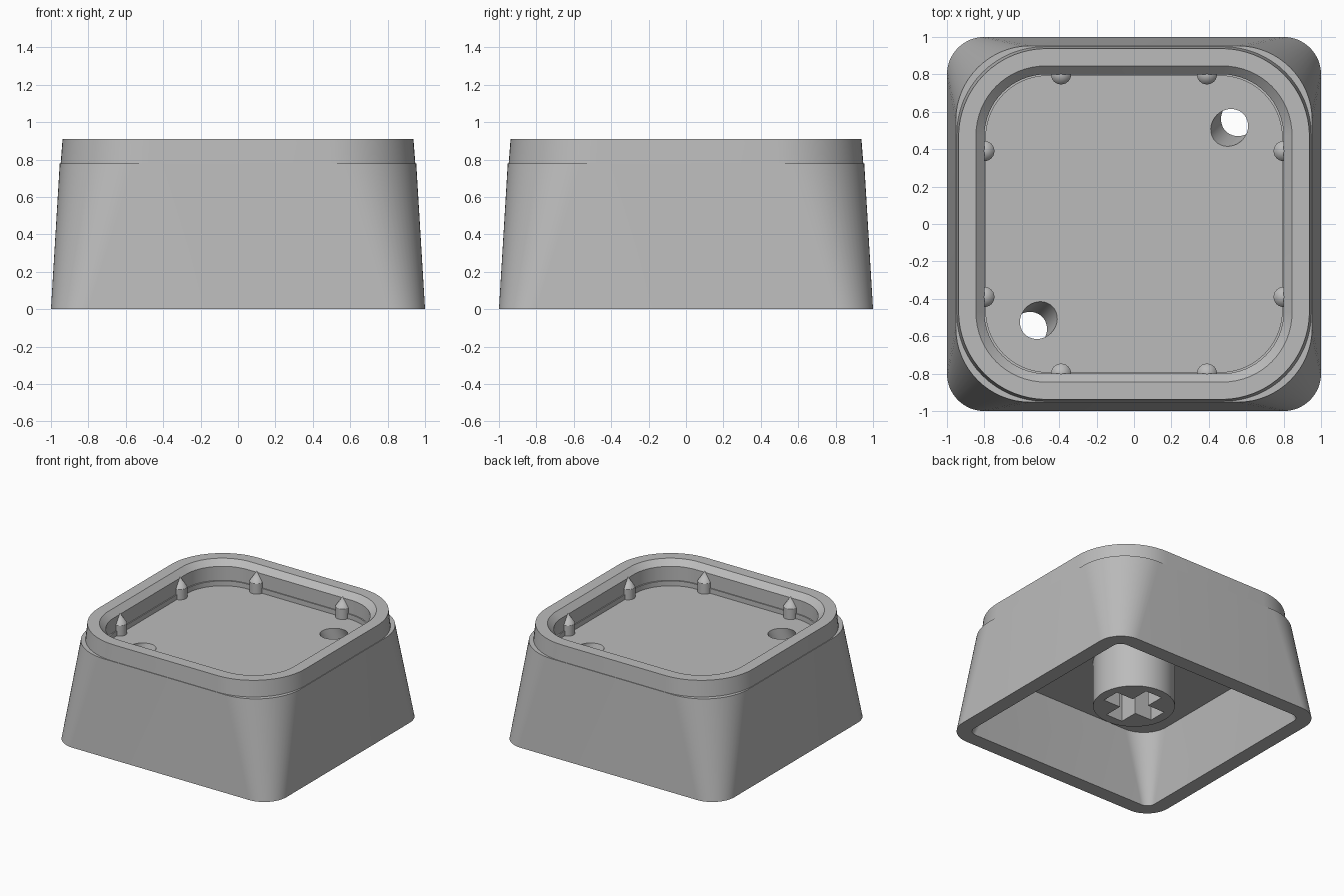
import bpy, bmesh, math
from mathutils import Vector

if "Cube" in bpy.data.objects:
    bpy.data.objects.remove(bpy.data.objects["Cube"])

grey = bpy.data.materials.new("matte grey")
grey.use_nodes = True
COLOUR = (0.5, 0.5, 0.5, 1)
grey.diffuse_color = COLOUR
grey.node_tree.nodes["Principled BSDF"].inputs["Base Color"].default_value = COLOUR


def make_object(name, bm):
    bmesh.ops.recalc_face_normals(bm, faces=bm.faces[:])
    mesh = bpy.data.meshes.new(name)
    bm.to_mesh(mesh)
    bm.free()
    mesh.materials.append(grey)
    obj = bpy.data.objects.new(name, mesh)
    bpy.context.collection.objects.link(obj)
    return obj


def activate(obj):
    bpy.ops.object.select_all(action='DESELECT')
    obj.select_set(True)
    bpy.context.view_layer.objects.active = obj


def smooth(obj):
    activate(obj)
    bpy.ops.object.shade_smooth_by_angle(angle=math.radians(30))


def cut(obj, cutter):
    cutter.hide_render = True
    mod = obj.modifiers.new("cut", 'BOOLEAN')
    mod.operation = 'DIFFERENCE'
    mod.solver = 'EXACT'
    mod.object = cutter
    activate(obj)
    bpy.ops.object.modifier_apply(modifier=mod.name)
    bpy.data.objects.remove(cutter)


def rounded_square(bm, z, half, radius, steps=16):
    ring = []
    for corner in range(4):
        mid = math.pi / 4 + corner * math.pi / 2
        offset = (half - radius) * math.sqrt(2)
        for i in range(steps + 1):
            a = corner * math.pi / 2 + i / steps * math.pi / 2
            ring.append(bm.verts.new((offset * math.cos(mid) + radius * math.cos(a),
                                      offset * math.sin(mid) + radius * math.sin(a), z)))
    return ring


def tube(name, start, end, r1, r2=None, segments=48):
    start, end = Vector(start), Vector(end)
    axis = end - start
    bm = bmesh.new()
    bmesh.ops.create_cone(bm, cap_ends=True, segments=segments, radius1=r1,
                          radius2=r1 if r2 is None else r2, depth=axis.length)
    turn = axis.to_track_quat('Z', 'Y').to_matrix().to_4x4()
    bmesh.ops.transform(bm, matrix=turn, verts=bm.verts[:])
    bmesh.ops.translate(bm, vec=(start + end) / 2, verts=bm.verts[:])
    return make_object(name, bm)


def box(name, size, centre):
    bm = bmesh.new()
    bmesh.ops.create_cube(bm, size=1)
    bmesh.ops.scale(bm, vec=size, verts=bm.verts[:])
    bmesh.ops.translate(bm, vec=centre, verts=bm.verts[:])
    return make_object(name, bm)


# Hollow body: (height, half width, corner radius) from the inner ceiling,
# over the bottom edge and top rim, down to the recessed floor
CEILING, FLOOR = 0.54, 0.71
sections = [
    (CEILING, 0.81, 0.22), (0, 0.88, 0.07), (0, 1.0, 0.2),
    (0.78, 0.953, 0.4), (0.78, 0.948, 0.47), (0.91, 0.938, 0.47),
    (0.91, 0.845, 0.37), (0.865, 0.8, 0.33), (0.75, 0.8, 0.33),
    (0.75, 0.792, 0.33), (FLOOR, 0.792, 0.33),
]
bm = bmesh.new()
rings = [rounded_square(bm, *s) for s in sections]
for low, high in zip(rings, rings[1:]):
    for i in range(len(low)):
        j = (i + 1) % len(low)
        bm.faces.new((low[i], low[j], high[j], high[i]))
bm.faces.new(rings[0])
bm.faces.new(rings[-1])
body = make_object("body_shell", bm)

# Slanted holes through the floor, in opposite corners
for side in (1, -1):
    top = Vector((side * 0.51, side * 0.515, FLOOR))
    lean = Vector((side * 0.055, side * 0.055, CEILING - FLOOR))
    cut(body, tube("hole_cutter", top - lean * 0.5, top + lean * 1.5, 0.095))
smooth(body)

# Mounting stem with a cross-shaped socket
stem = tube("stem", (0, 0, 0.16), (0, 0, CEILING + 0.02), 0.306, segments=64)
for size in ((0.46, 0.15, 0.7), (0.15, 0.46, 0.7)):
    cut(stem, box("socket_cutter", size, (0, 0, 0.17)))
smooth(stem)

# Pointed pegs along the recess walls, two per side
for quarter in range(4):
    a = quarter * math.pi / 2
    for along in (-0.39, 0.39):
        x = 0.8 * math.cos(a) - along * math.sin(a)
        y = 0.8 * math.sin(a) + along * math.cos(a)
        smooth(tube("peg", (x, y, FLOOR - 0.01), (x, y, 0.795), 0.054, segments=24))
        smooth(tube("peg_tip", (x, y, 0.795), (x, y, 0.875), 0.054, 0, segments=24))
